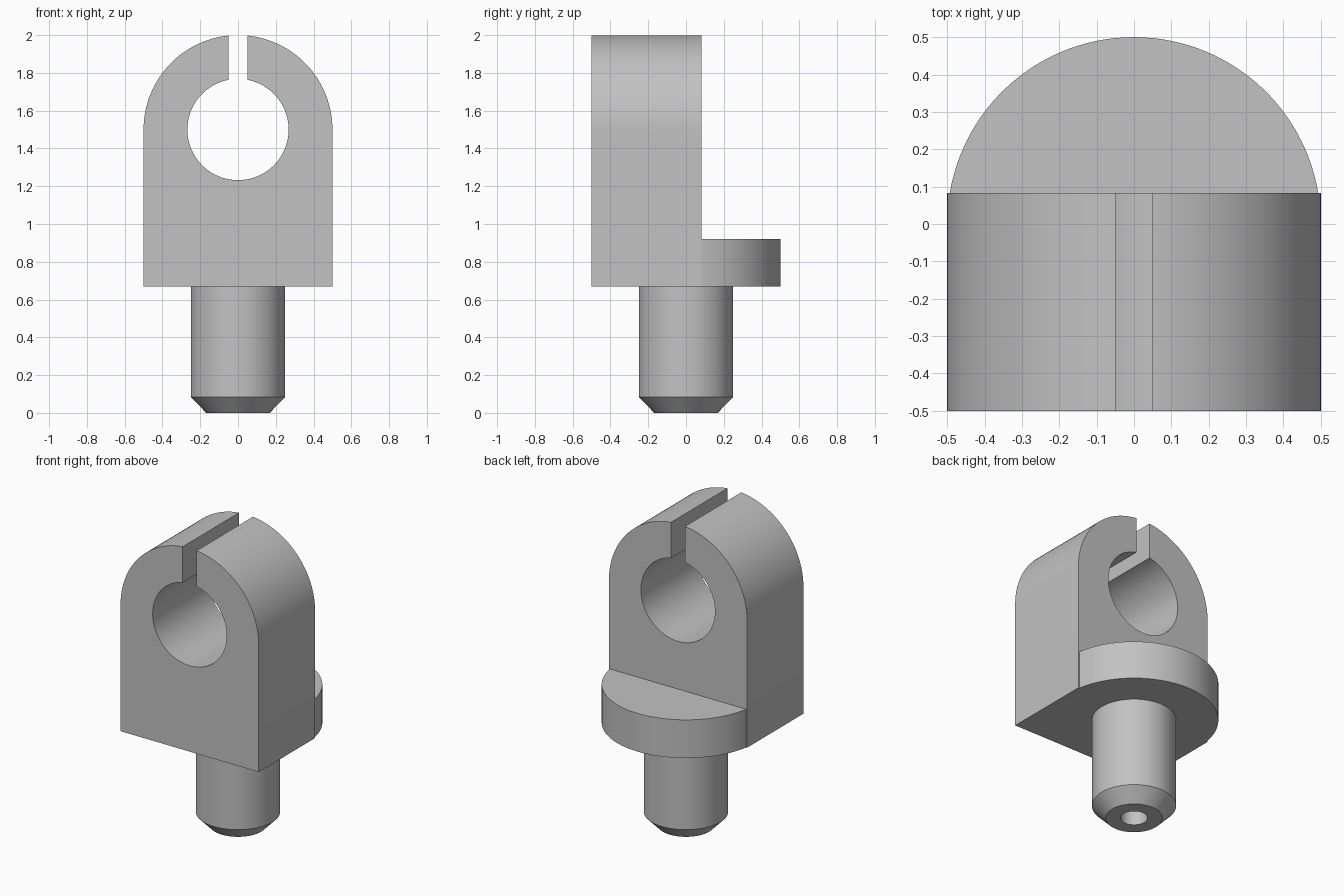
import bpy
import bmesh
from math import sin, cos, pi, asin
from mathutils import Vector

cube = bpy.data.objects.get("Cube")
if cube:
    bpy.data.objects.remove(cube, do_unlink=True)

RADIUS = 0.5        # outer radius of the eye and the flange
BORE = 0.268        # radius of the clamp bore
SLOT = 0.05         # half width of the clamp slot
EYE_Z = 1.5         # height of the bore axis
BASE_Z = 0.67       # underside of the head
BACK_Y = 0.083      # back face of the clamp block

grey = bpy.data.materials.new("plain grey metal")
grey.use_nodes = True
colour = (0.54, 0.54, 0.54, 1)
grey.diffuse_color = colour
grey.node_tree.nodes["Principled BSDF"].inputs["Base Color"].default_value = colour


def arc(radius, start, end, steps):
    """Points on an arc about the origin."""
    angles = [start + (end - start) * i / steps for i in range(steps + 1)]
    return [(radius * cos(a), radius * sin(a)) for a in angles]


def finish(name, bm):
    """Turn a bmesh into a smooth shaded object with sharp edges kept."""
    bmesh.ops.remove_doubles(bm, verts=bm.verts, dist=1e-5)
    bmesh.ops.recalc_face_normals(bm, faces=bm.faces)
    mesh = bpy.data.meshes.new(name)
    bm.to_mesh(mesh)
    bm.free()
    mesh.materials.append(grey)
    obj = bpy.data.objects.new(name, mesh)
    bpy.context.collection.objects.link(obj)
    bpy.ops.object.select_all(action='DESELECT')
    obj.select_set(True)
    bpy.context.view_layer.objects.active = obj
    bpy.ops.object.shade_smooth_by_angle()
    return obj


def prism(name, points, direction):
    """Extrude a closed outline along a direction."""
    bm = bmesh.new()
    face = bm.faces.new([bm.verts.new(p) for p in points])
    result = bmesh.ops.extrude_face_region(bm, geom=[face], use_keep_orig=True)
    top = [v for v in result["geom"] if isinstance(v, bmesh.types.BMVert)]
    bmesh.ops.translate(bm, verts=top, vec=Vector(direction))
    return finish(name, bm)


def lathe(name, profile, steps=72):
    """Spin a radius/height profile around the z axis."""
    bm = bmesh.new()
    verts = [bm.verts.new((r, 0, z)) for r, z in profile]
    edges = [bm.edges.new(pair) for pair in zip(verts, verts[1:])]
    bmesh.ops.spin(bm, geom=verts + edges, cent=(0, 0, 0), axis=(0, 0, 1),
                   angle=2 * pi, steps=steps, use_merge=True)
    return finish(name, bm)


# Slotted clamp block: outer dome and bore joined by the slot
outer = asin(SLOT / RADIUS)
inner = asin(SLOT / BORE)
outline = [(RADIUS, BASE_Z - EYE_Z)]
outline += arc(RADIUS, 0, pi / 2 - outer, 32)
outline += arc(BORE, pi / 2 - inner, inner - 3 * pi / 2, 72)
outline += arc(RADIUS, pi / 2 + outer, pi, 32)
outline += [(-RADIUS, BASE_Z - EYE_Z)]
prism("clamp_block", [(x, -RADIUS, EYE_Z + z) for x, z in outline],
      (0, RADIUS + BACK_Y, 0))

# Rounded flange behind the block
start = asin(BACK_Y / RADIUS)
prism("rear_flange", [(x, y, BASE_Z) for x, y in arc(RADIUS, start, pi - start, 56)],
      (0, 0, 0.25))

# Chamfered shank with a blind hole in its end
lathe("shank", [(0, 0.42), (0.08, 0.42), (0.08, 0), (0.168, 0),
                (0.25, 0.085), (0.25, 0.7), (0, 0.7)])
